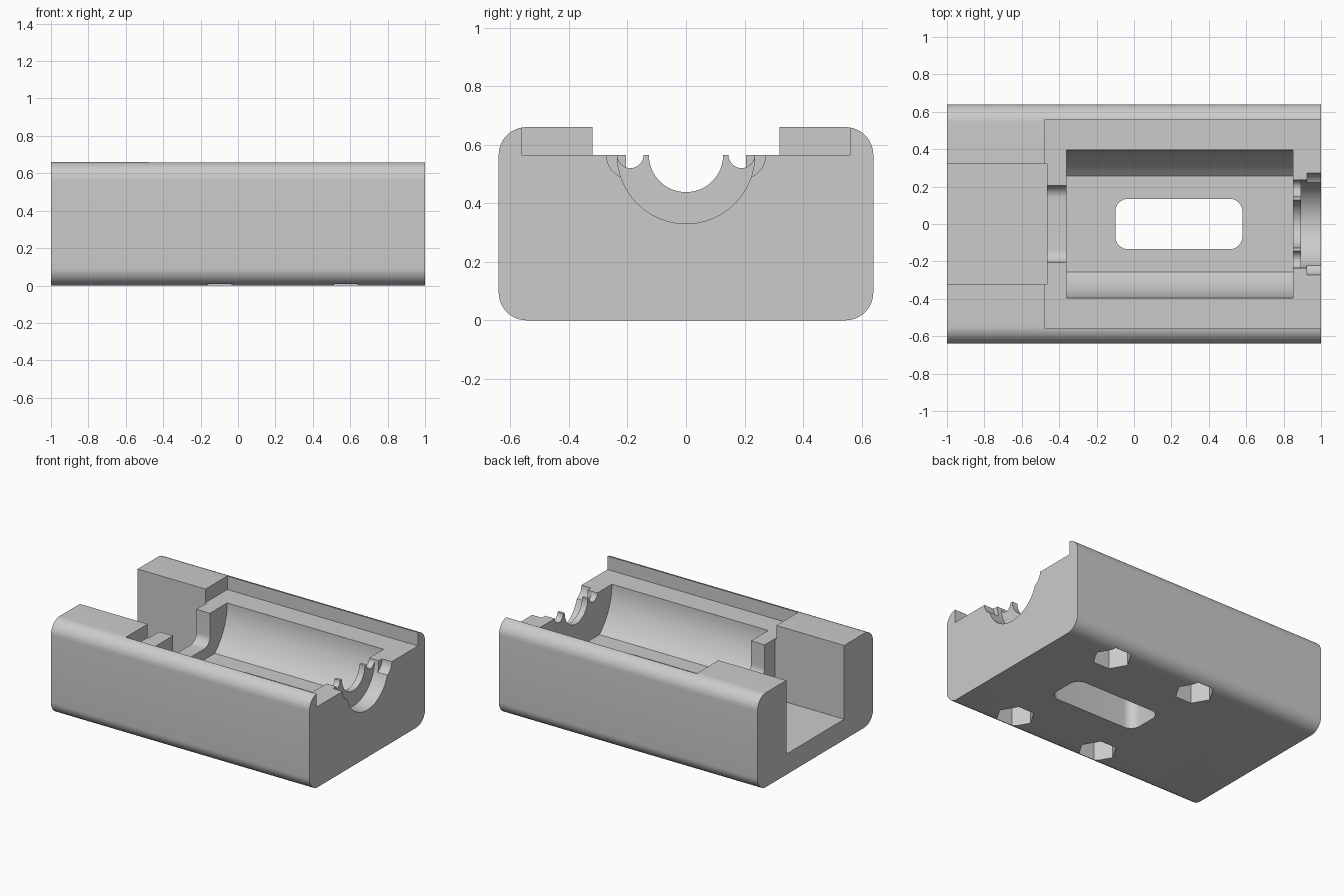
import bpy, bmesh, math
from mathutils import Vector

old = bpy.data.objects.get("Cube")
if old:
    bpy.data.objects.remove(old, do_unlink=True)

grey = bpy.data.materials.new("plain_grey")
grey.use_nodes = True
grey.diffuse_color = (0.6, 0.6, 0.6, 1)
grey.node_tree.nodes["Principled BSDF"].inputs["Base Color"].default_value = grey.diffuse_color


def prism(name, profile, start, end, axis="X"):
    """Extrude a profile: (y, z) along X, or (x, y) along Z."""
    place = (lambda a, b, t: (t, a, b)) if axis == "X" else (lambda a, b, t: (a, b, t))
    bm = bmesh.new()
    base = bm.faces.new([bm.verts.new(place(a, b, start)) for a, b in profile])
    grown = bmesh.ops.extrude_face_region(bm, geom=[base])["geom"]
    shift = Vector(place(0, 0, end - start))
    bmesh.ops.translate(bm, vec=shift, verts=[v for v in grown if isinstance(v, bmesh.types.BMVert)])
    bmesh.ops.recalc_face_normals(bm, faces=bm.faces)
    mesh = bpy.data.meshes.new(name)
    bm.to_mesh(mesh)
    bm.free()
    mesh.materials.append(grey)
    obj = bpy.data.objects.new(name, mesh)
    bpy.context.collection.objects.link(obj)
    return obj


def box(a0, a1, b0, b1):
    return [(a0, b0), (a1, b0), (a1, b1), (a0, b1)]


def rounded(a0, a1, b0, b1, r, steps=12):
    corners = [(a1 - r, b1 - r), (a0 + r, b1 - r), (a0 + r, b0 + r), (a1 - r, b0 + r)]
    return [(ca + r * math.cos((q + i / steps) * math.pi / 2),
             cb + r * math.sin((q + i / steps) * math.pi / 2))
            for q, (ca, cb) in enumerate(corners) for i in range(steps + 1)]


def circle(a, b, r, n=64):
    return [(a + r * math.cos(math.tau * i / n), b + r * math.sin(math.tau * i / n)) for i in range(n)]


RIM = 0.565     # height of the recessed lid seat
FLOOR = 0.265   # flat floor of the main cavity

body = prism("housing_body", rounded(-0.64, 0.64, 0, 0.66, 0.095), -1, 1)

# Main cavity: a half round trough cut off by a flat floor
angle = math.acos((RIM - FLOOR) / 0.395)
sweep = math.tau - 2 * angle
trough = [(0.395 * math.sin(angle + sweep * i / 72), RIM - 0.395 * math.cos(angle + sweep * i / 72))
          for i in range(73)]

cutters = [
    prism("lid_seat_cut", box(-0.56, 0.56, RIM, 1), -0.475, 1.1),
    prism("open_bay_cut", box(-0.32, 0.32, 0.144, 1), -1.1, -0.465),
    prism("trough_cut", trough, -0.36, 0.85),
    prism("passage_cut", rounded(-0.205, 0.205, 0.34, 1, 0.065), -0.55, -0.3),
    prism("end_bore_cut", circle(0, RIM, 0.127), 0.8, 1.1),
    prism("end_counterbore_cut", circle(0, RIM, 0.235), 0.893, 1.1),
    prism("floor_window_cut", rounded(-0.1, 0.58, -0.135, 0.135, 0.07), -0.1, 0.4, "Z"),
]
for side in (-1, 1):
    # Small notches beside the end bore, stepped wider on the outside
    cutters.append(prism("notch_cut", circle(side * 0.19, RIM, 0.045, 32), 0.8, 0.95))
    cutters.append(prism("wide_notch_cut", circle(side * 0.19, RIM, 0.082, 32), 0.925, 1.1))
    # Hexagonal nut pockets underneath
    for x in (-0.098, 0.577):
        cutters.append(prism("nut_pocket_cut", circle(x, side * 0.475, 0.125, 6), -0.1, 0.2, "Z"))

for cutter in cutters:
    cutter.hide_render = True
    mod = body.modifiers.new(cutter.name, "BOOLEAN")
    mod.operation = "DIFFERENCE"
    mod.solver = "EXACT"
    mod.object = cutter

# Bake the cuts and discard the cutters
graph = bpy.context.evaluated_depsgraph_get()
result = bpy.data.meshes.new_from_object(body.evaluated_get(graph))
body.modifiers.clear()
body.data = result
for cutter in cutters:
    bpy.data.objects.remove(cutter, do_unlink=True)

for obj in bpy.context.selected_objects:
    obj.select_set(False)
body.select_set(True)
bpy.context.view_layer.objects.active = body
bpy.ops.object.shade_smooth_by_angle(angle=math.radians(30))
